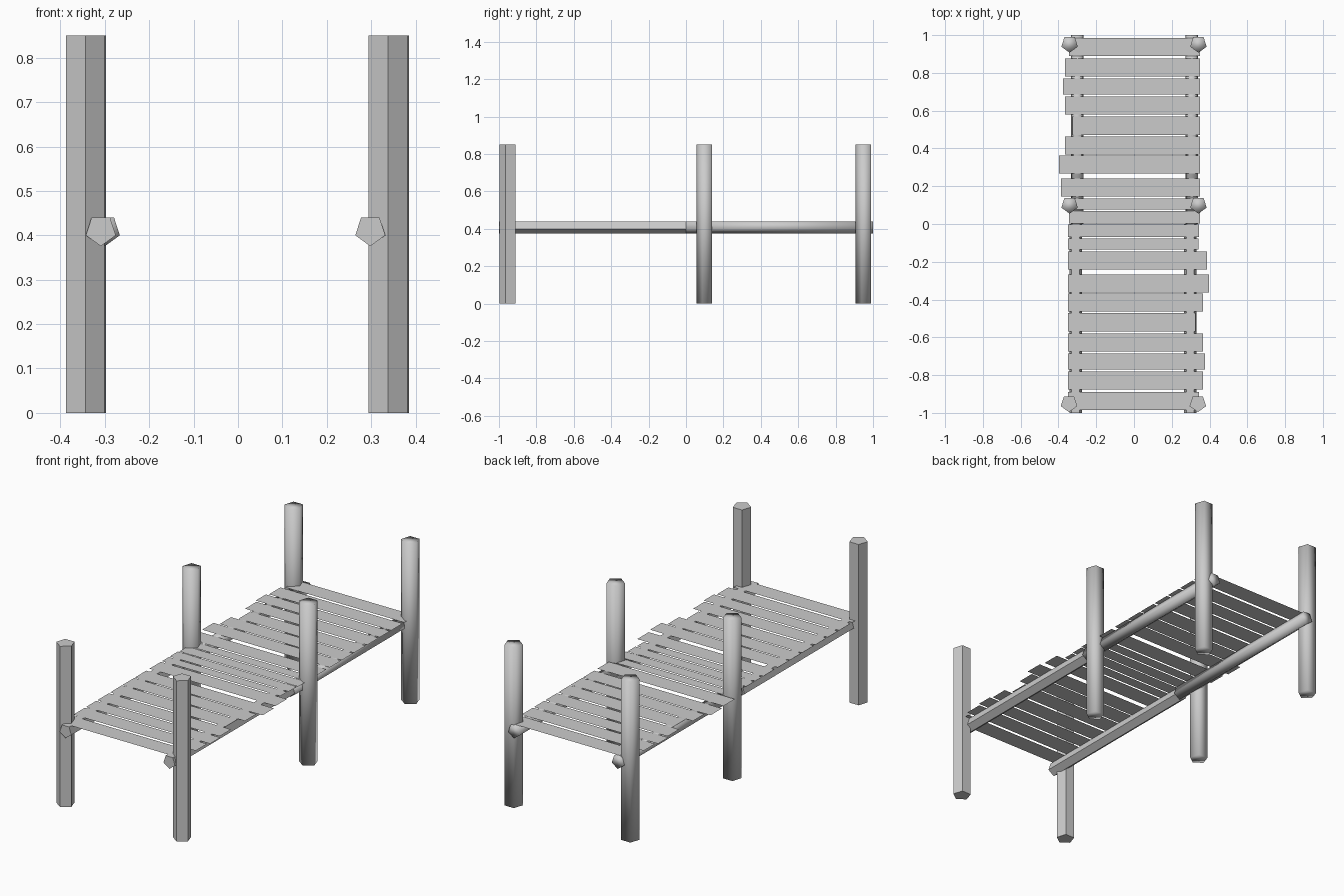
import bpy, bmesh, math
from mathutils import Matrix

cube = bpy.data.objects.get("Cube")
if cube:
    bpy.data.objects.remove(cube, do_unlink=True)

wood = bpy.data.materials.new("grey_wood")
wood.use_nodes = True
grey = (0.6, 0.6, 0.6, 1)
wood.diffuse_color = grey
wood.node_tree.nodes["Principled BSDF"].inputs["Base Color"].default_value = grey


def finish(name, bm, matrix, smooth):
    mesh = bpy.data.meshes.new(name)
    bm.to_mesh(mesh)
    bm.free()
    mesh.materials.append(wood)
    for poly in mesh.polygons:
        poly.use_smooth = smooth
    obj = bpy.data.objects.new(name, mesh)
    obj.matrix_world = matrix
    bpy.context.collection.objects.link(obj)


def log(name, radius, length, matrix, smooth):
    """Five-sided log along local z, with one corner towards local -y."""
    bm = bmesh.new()
    ring = []
    for i in range(5):
        a = -math.pi / 2 + math.tau * i / 5
        ring.append(bm.verts.new((radius * math.cos(a), radius * math.sin(a), 0)))
    base = bm.faces.new(ring)
    top = bmesh.ops.extrude_face_region(bm, geom=[base])
    bmesh.ops.translate(bm, vec=(0, 0, length),
                        verts=[v for v in top["geom"] if isinstance(v, bmesh.types.BMVert)])
    bmesh.ops.recalc_face_normals(bm, faces=bm.faces)
    finish(name, bm, matrix, smooth)


def plank(name, x0, x1, y0, y1, turn):
    """Thin flat board lying on the rails."""
    bm = bmesh.new()
    corners = [(x0, y0), (x1, y0), (x1, y1), (x0, y1)]
    bm.faces.new([bm.verts.new((x, y, 0)) for x, y in corners])
    finish(name, bm, turn @ Matrix.Translation((0, 0, 0.441)), False)


# Posts: the front pair is faceted, the others are smooth
for row, y, left, right in (("front", -0.95, 0.338, -0.344),
                            ("middle", 0.101, 0.341, -0.341),
                            ("rear", 0.953, 0.341, -0.341)):
    for side, x in (("left", left), ("right", right)):
        log(f"{row}_{side}_post", 0.046, 0.85, Matrix.Translation((x, y, 0)), row != "front")

# Rails: each side has a faceted front half and a smooth rear half
lay_down = Matrix.Rotation(math.pi / 2, 4, "X")
for half, y, left, right in (("front", 0, 0.298, -0.309), ("rear", 1, 0.306, -0.3)):
    for side, x in (("left", left), ("right", right)):
        log(f"{half}_{side}_rail", 0.0355, 1,
            Matrix.Translation((x, y, 0.411)) @ lay_down, half == "rear")

# Planks of one half: right end, near edge, far edge
boards = [(-0.345, 0.89, 0.985), (-0.365, 0.78, 0.875), (-0.376, 0.685, 0.77),
          (-0.365, 0.58, 0.675), (-0.325, 0.47, 0.568), (-0.365, 0.368, 0.463),
          (-0.397, 0.267, 0.362), (-0.387, 0.145, 0.24), (-0.342, 0.078, 0.135),
          (-0.345, 0.003, 0.07)]
# The front half repeats the rear half, turned half way round
for half, angle in (("rear", 0), ("front", math.pi)):
    turn = Matrix.Rotation(angle, 4, "Z")
    for i, (x0, y0, y1) in enumerate(boards):
        plank(f"{half}_plank_{i + 1}", x0, 0.35, y0, y1, turn)
